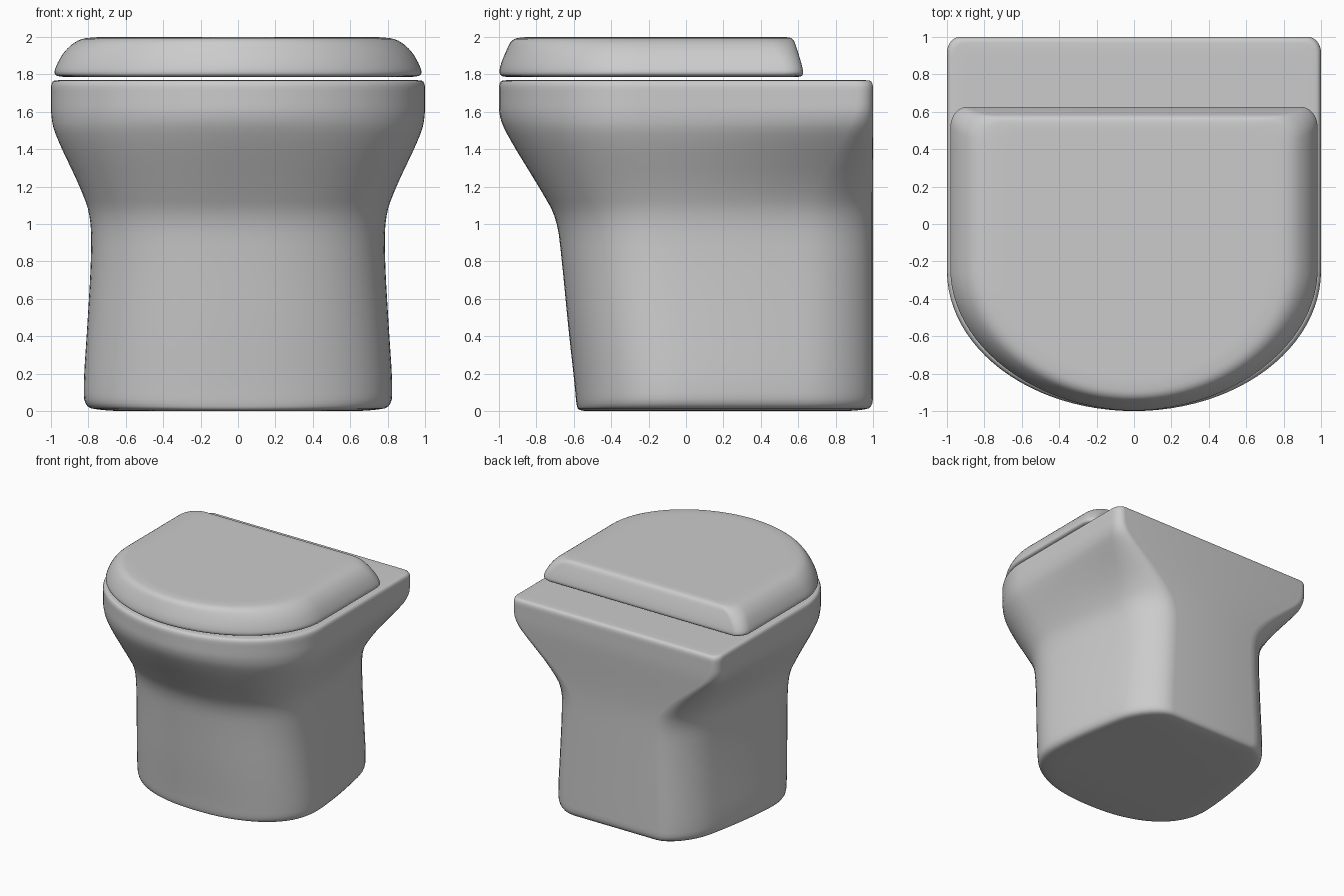
import bpy, bmesh, math

if "Cube" in bpy.data.objects:
    bpy.data.objects.remove(bpy.data.objects["Cube"])


def outline(w, front, back, straight, r, power, taper):
    """D-shaped loop: superelliptic front, sides narrowing to a rounded back."""
    pts = []
    for i in range(49):
        a = math.pi + math.pi * i / 48
        c, s = math.cos(a), math.sin(a)
        x = math.copysign(abs(c) ** (2 / power), c) * w
        y = straight - abs(s) ** (2 / power) * (straight - front)
        pts.append((x, y))
    ry = r * 1.2
    side = [(w, straight + (back - ry - straight) * t / 10) for t in range(1, 10)]
    pts += side
    for cx, start in ((w - r, 0), (r - w, math.pi / 2)):
        for i in range(9):
            a = start + math.pi / 2 * i / 8
            pts.append((cx + r * math.cos(a), back - ry + ry * math.sin(a)))
    pts += [(-x, y) for x, y in reversed(side)]

    def squeeze(y):
        u = max(0.0, (y - straight) / (back - straight))
        return 1 - taper * u ** 1.5
    return [(x * squeeze(y), y) for x, y in pts]


def soften(keys, passes=2):
    """Corner cutting of the vertical profile, ends kept."""
    for _ in range(passes):
        out = [keys[0]]
        for a, b in zip(keys, keys[1:]):
            for t in (0.25, 0.75):
                out.append(tuple(p + (q - p) * t for p, q in zip(a, b)))
        keys = out + [keys[-1]]
    return keys


def loft(name, keys):
    bm = bmesh.new()
    rings = []
    for z, *shape in soften(keys):
        rings.append([bm.verts.new((x, y, z)) for x, y in outline(*shape)])
    n = len(rings[0])
    for lo, hi in zip(rings, rings[1:]):
        for i in range(n):
            j = (i + 1) % n
            bm.faces.new((lo[i], lo[j], hi[j], hi[i]))
    bm.faces.new(rings[0][::-1])
    bm.faces.new(rings[-1])
    bmesh.ops.recalc_face_normals(bm, faces=bm.faces)
    me = bpy.data.meshes.new(name)
    bm.to_mesh(me)
    bm.free()
    for p in me.polygons:
        p.use_smooth = True
    ob = bpy.data.objects.new(name, me)
    bpy.context.collection.objects.link(ob)
    return ob


# Pedestal and bowl: z, half width, front y, back y, start of front curve,
# corner radius, front curve power, narrowing towards the back
loft("bowl_pedestal", [
    (0.0, 0.64, -0.54, 0.86, -0.05, 0.24, 2.3, 0.22),
    (0.005, 0.73, -0.57, 0.94, -0.05, 0.27, 2.3, 0.22),
    (0.02, 0.82, -0.585, 1.0, -0.05, 0.29, 2.3, 0.22),
    (0.14, 0.827, -0.595, 1.0, -0.05, 0.29, 2.3, 0.22),
    (0.45, 0.806, -0.63, 1.0, -0.08, 0.29, 2.3, 0.22),
    (0.80, 0.785, -0.663, 1.0, -0.10, 0.29, 2.3, 0.22),
    (1.03, 0.785, -0.69, 1.0, -0.12, 0.29, 2.3, 0.22),
    (1.18, 0.835, -0.775, 1.0, -0.16, 0.26, 2.25, 0.18),
    (1.48, 0.98, -0.96, 1.0, -0.24, 0.12, 2.05, 0.03),
    (1.58, 1.0, -1.0, 1.0, -0.25, 0.08, 2, 0),
    (1.68, 1.0, -1.0, 1.0, -0.25, 0.07, 2, 0),
    (1.765, 1.0, -1.0, 1.0, -0.25, 0.07, 2, 0),
    (1.77, 0.95, -0.95, 0.95, -0.25, 0.07, 2, 0),
    (1.77, 0.88, -0.88, 0.88, -0.25, 0.07, 2, 0),
])

# Closed lid floating just above the bowl rim
loft("lid", [
    (1.785, 0.85, -0.88, 0.52, -0.25, 0.09, 2, 0),
    (1.785, 0.93, -0.96, 0.60, -0.25, 0.10, 2, 0),
    (1.795, 0.987, -1.0, 0.63, -0.25, 0.09, 1.93, 0),
    (1.85, 0.972, -0.993, 0.62, -0.25, 0.09, 1.93, 0),
    (1.93, 0.925, -0.96, 0.595, -0.25, 0.10, 1.95, 0),
    (1.99, 0.85, -0.93, 0.575, -0.25, 0.11, 1.96, 0),
    (2.0, 0.75, -0.86, 0.54, -0.25, 0.11, 1.96, 0),
    (2.0, 0.65, -0.78, 0.48, -0.25, 0.11, 1.96, 0),
])
